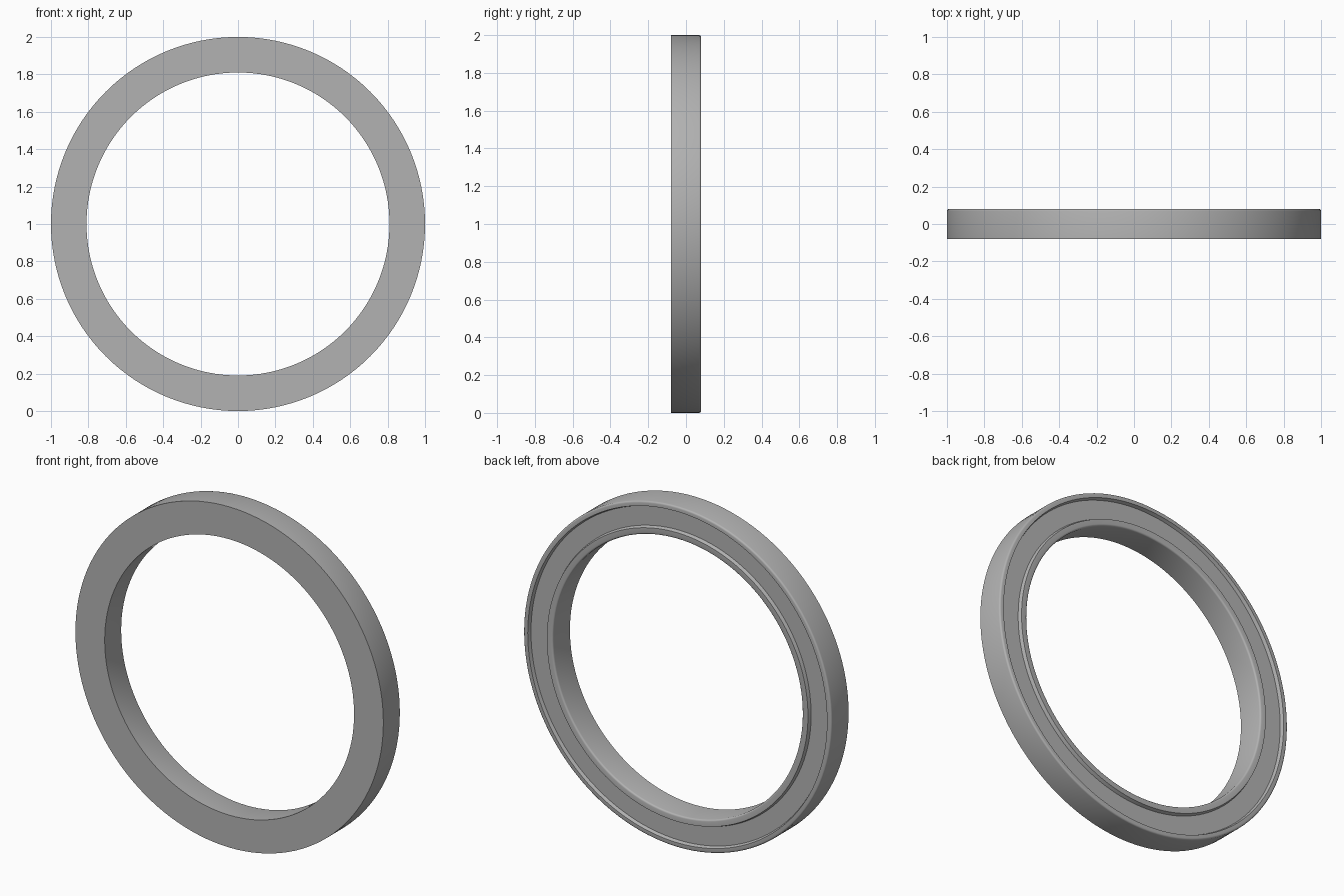
import bpy, bmesh, math
from mathutils import Matrix, Vector

cube = bpy.data.objects.get("Cube")
if cube:
    bpy.data.objects.remove(cube)

SEGMENTS = 128
OUTER, INNER, HALF = 1.0, 0.81, 0.08
GROOVE = 0.02      # depth of the channel in the back face
ROUND = 0.01       # rounding of the back rims

# Plain grey metal
grey = bpy.data.materials.new("grey_metal")
grey.use_nodes = True
color = (0.45, 0.45, 0.45, 1)
grey.diffuse_color = color
grey.node_tree.nodes["Principled BSDF"].inputs["Base Color"].default_value = color


def corner(radius, side):
    """Rounded back corner; side is +1 for the outer rim, -1 for the inner."""
    points = []
    for i in range(4):
        a = math.pi / 2 * i / 3
        points.append((radius - side * ROUND * (1 - math.cos(a)),
                       HALF - ROUND * (1 - math.sin(a))))
    return points


# Cross-section as (radius, y): flat front, two rims and a channel at the back
profile = [(INNER, -HALF), (OUTER, -HALF)]
profile += corner(OUTER, 1)
profile += [(0.972, HALF), (0.965, HALF - GROOVE),
            (0.855, HALF - GROOVE), (0.848, HALF)]
profile += reversed(corner(INNER, -1))

# Ring body, revolved about the front-to-back axis
bm = bmesh.new()
verts = [bm.verts.new((r, y, 0)) for r, y in profile]
edges = [bm.edges.new((v, verts[(i + 1) % len(verts)])) for i, v in enumerate(verts)]
bmesh.ops.spin(bm, geom=verts + edges, cent=(0, 0, 0), axis=(0, 1, 0),
               angle=math.tau, steps=SEGMENTS, use_merge=True)
bmesh.ops.remove_doubles(bm, verts=bm.verts, dist=1e-5)
bmesh.ops.recalc_face_normals(bm, faces=bm.faces)
bmesh.ops.transform(bm, matrix=Matrix.Translation(Vector((0, 0, 1))), verts=bm.verts)

mesh = bpy.data.meshes.new("ring_body")
bm.to_mesh(mesh)
bm.free()
mesh.materials.append(grey)
ring = bpy.data.objects.new("ring_body", mesh)
bpy.context.collection.objects.link(ring)

# Smooth round surfaces with crisp edges
bpy.ops.object.select_all(action="DESELECT")
ring.select_set(True)
bpy.context.view_layer.objects.active = ring
bpy.ops.object.shade_smooth_by_angle(angle=math.radians(35))
